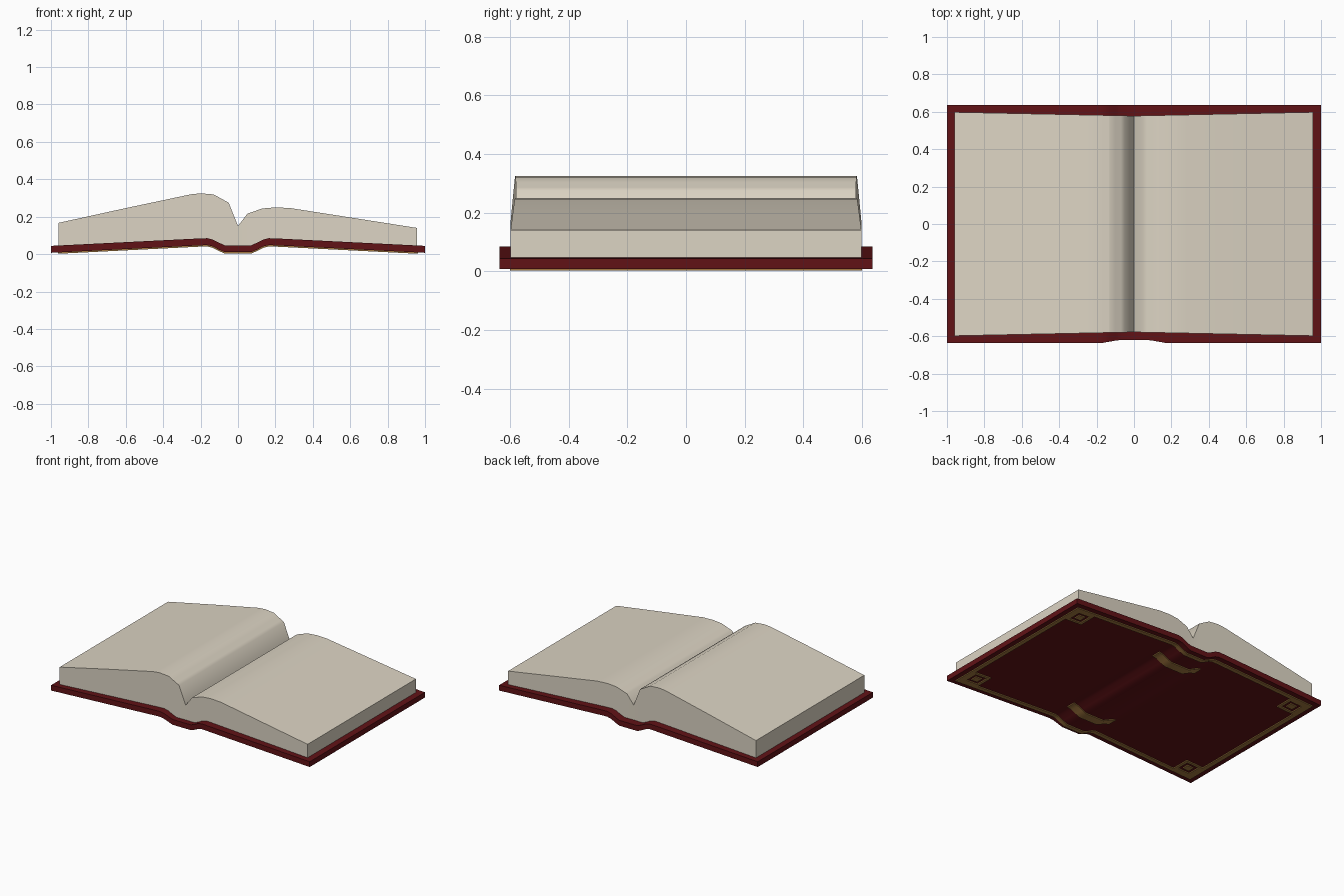
import bpy, bmesh, math

if "Cube" in bpy.data.objects:
    bpy.data.objects.remove(bpy.data.objects["Cube"])

def material(name, rgb):
    m = bpy.data.materials.new(name)
    m.diffuse_color = (*rgb, 1)
    m.use_nodes = True
    m.node_tree.nodes["Principled BSDF"].inputs["Base Color"].default_value = m.diffuse_color
    return m

RED = material("dark_red", (0.12, 0.006, 0.008))
GOLD = material("gold", (0.37, 0.19, 0.05))
PAPER = material("paper", (0.72, 0.66, 0.55))

def lerp(points, x):
    """Height of a polyline at x."""
    for (xa, za), (xb, zb) in zip(points, points[1:]):
        if x <= xb:
            return za + (zb - za) * (x - xa) / (xb - xa)
    return points[-1][1]

def loft(name, columns, mat):
    """Solid through sections given as (x, z_low, z_high, y_front, y_back)."""
    bm = bmesh.new()
    rings = [[bm.verts.new(p) for p in ((x, yf, zl), (x, yb, zl), (x, yb, zh), (x, yf, zh))]
             for x, zl, zh, yf, yb in columns]
    for a, b in zip(rings, rings[1:]):
        for i in range(4):
            j = (i + 1) % 4
            bm.faces.new((a[i], a[j], b[j], b[i]))
    bm.faces.new(rings[0])
    bm.faces.new(rings[-1][::-1])
    bmesh.ops.recalc_face_normals(bm, faces=bm.faces)
    me = bpy.data.meshes.new(name)
    bm.to_mesh(me)
    bm.free()
    me.materials.append(mat)
    ob = bpy.data.objects.new(name, me)
    bpy.context.collection.objects.link(ob)
    bpy.ops.object.select_all(action='DESELECT')
    ob.select_set(True)
    bpy.context.view_layer.objects.active = ob
    bpy.ops.object.shade_smooth_by_angle(angle=math.radians(45))
    return ob

# Underside of the cover: two boards rising to the hinges, then a sunk spine
half = [(0.07, 0.010), (0.10, 0.023), (0.135, 0.041), (0.165, 0.048), (0.20, 0.047), (1.0, 0.007)]
UNDER = [(-x, z) for x, z in reversed(half)] + half
T = 0.037

# Cover, with the front edge drawn in a little at the spine
def front_edge(x):
    t = min(max((0.17 - abs(x)) / 0.09, 0), 1)
    return -0.636 + 0.016 * t

loft("cover", [(x, z, z + T, front_edge(x), 0.636) for x, z in UNDER], RED)

# Page block: tall left side, lower right side, deep gutter
TOP = [(-0.96, 0.167), (-0.60, 0.246), (-0.25, 0.320), (-0.20, 0.325), (-0.13, 0.319),
       (-0.05, 0.275), (0.0, 0.15), (0.05, 0.216), (0.13, 0.244), (0.20, 0.250),
       (0.28, 0.246), (0.60, 0.196), (0.957, 0.140)]
xs = sorted({x for x, z in TOP} | {x for x, z in UNDER if abs(x) < 0.95})
pages = []
for x in xs:
    y = 0.578 + 0.020 * abs(x) / 0.96
    pages.append((x, lerp(UNDER, x) + T - 0.002, lerp(TOP, x), -y, y))
loft("pages", pages, PAPER)

# Gold trim that follows the underside of the cover
def trim(name, x0, x1, y0, y1):
    cuts = [x0] + [x for x, z in UNDER if x0 < x < x1] + [x1]
    loft(name, [(x, lerp(UNDER, x) - 0.007, lerp(UNDER, x) + 0.002, y0, y1) for x in cuts], GOLD)

OX, OY, W = 0.963, 0.600, 0.030
for s, side in ((-1, "front"), (1, "back")):
    trim("border_" + side, -OX, OX, *sorted((s * OY, s * (OY - W))))
    trim("spine_band_" + side, -0.17, 0.17, *sorted((s * 0.385, s * 0.45)))
for s, side in ((-1, "left"), (1, "right")):
    trim("border_" + side, *sorted((s * OX, s * (OX - W))), -OY + W, OY - W)

# Corner ornaments: a square frame with a small square inside
R, B, C = 0.065, 0.020, 0.024
for sx in (-1, 1):
    for sy in (-1, 1):
        cx, cy = sx * (OX - W - R), sy * (OY - W - R)
        for s in (-1, 1):
            trim("corner_frame", cx - R, cx + R, *sorted((cy + s * R, cy + s * (R - B))))
            trim("corner_frame", *sorted((cx + s * R, cx + s * (R - B))), cy - R + B, cy + R - B)
        trim("corner_stud", cx - C, cx + C, cy - C, cy + C)
